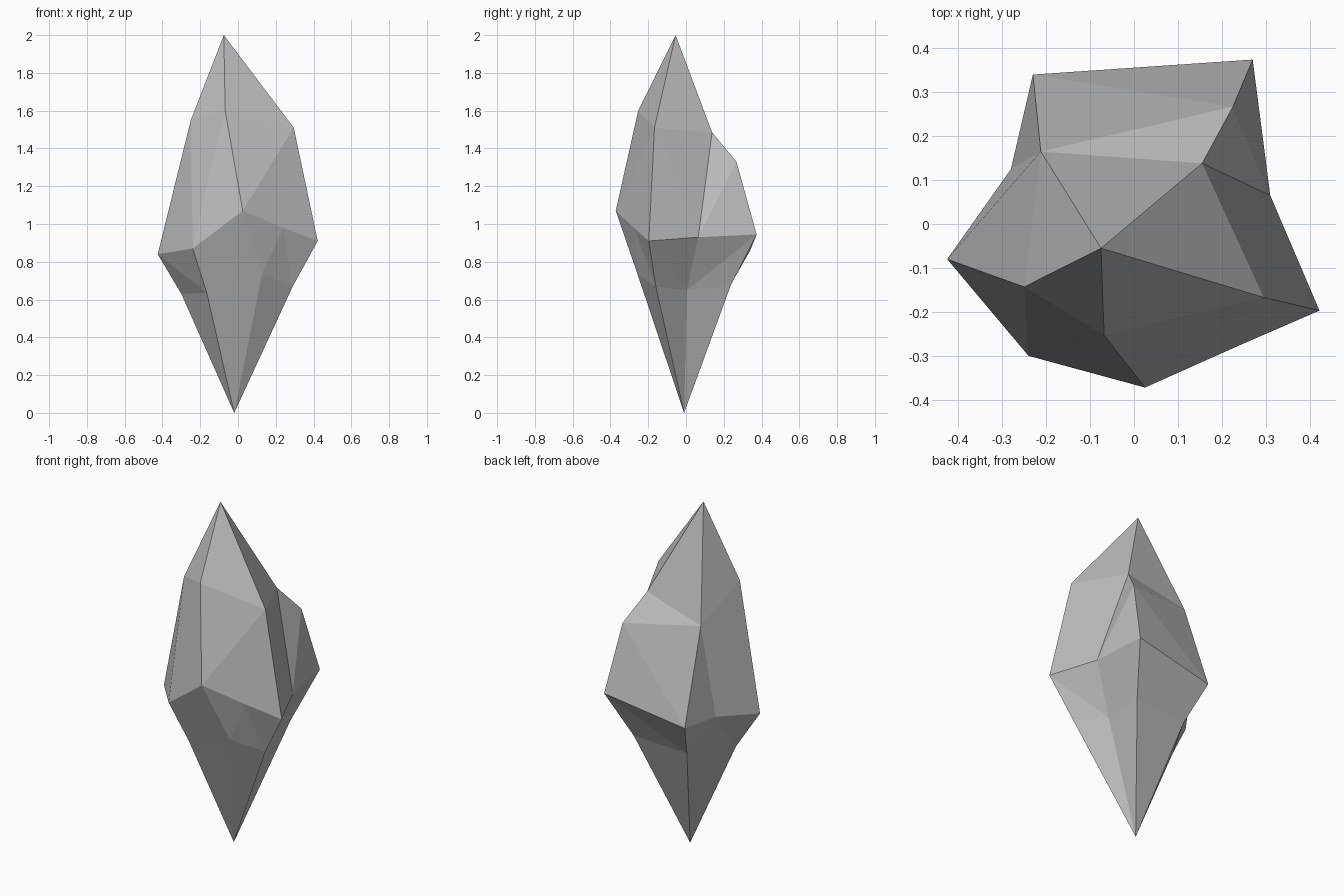
import bpy
import bmesh

default_cube = bpy.data.objects.get("Cube")
if default_cube:
    bpy.data.objects.remove(default_cube, do_unlink=True)


def flat_material(name, colour):
    material = bpy.data.materials.new(name)
    material.use_nodes = True
    material.diffuse_color = colour
    shader = next(n for n in material.node_tree.nodes if n.type == 'BSDF_PRINCIPLED')
    shader.inputs["Base Color"].default_value = colour
    shader.inputs["Roughness"].default_value = 0.8
    return material


def add_ring(bm, points):
    return [bm.verts.new(p) for p in points]


def cap(bm, tip, ring):
    """Fan of triangles from a tip to a closed ring."""
    for a, b in zip(ring, ring[1:] + ring[:1]):
        bm.faces.new((tip, a, b))


def band(bm, upper, lower, steps):
    """Triangle strip between two rings; each step advances one of them."""
    u = d = 0
    for step in steps:
        a, b = upper[u % len(upper)], lower[d % len(lower)]
        if step == "u":
            u += 1
            bm.faces.new((a, b, upper[u % len(upper)]))
        else:
            d += 1
            bm.faces.new((a, b, lower[d % len(lower)]))


bm = bmesh.new()

# Tips of the crystal
top = bm.verts.new((-.075, -.055, 2))
bottom = bm.verts.new((-.02, -.01, 0))

# Irregular rings, counter-clockwise from the -x side
shoulder = add_ring(bm, [
    (-.25, -.143, 1.55), (-.068, -.253, 1.6), (.295, -.167, 1.51),
    (.155, .138, 1.485), (.225, .267, 1.33), (-.212, .165, 1.39)])
waist = add_ring(bm, [
    (-.425, -.08, .84), (-.24, -.3, .87), (.025, -.372, 1.07),
    (.24, -.276, .98), (.422, -.197, .91), (.31, .065, .93),
    (.27, .374, .945), (-.23, .34, .86), (-.28, .125, .86)])
base = add_ring(bm, [
    (-.3, -.035, .63), (-.165, -.22, .635), (.127, -.257, .735),
    (.29, -.16, .67), (.18, .005, .65), (.175, .235, .67),
    (-.16, .22, .65)])

# Upper point, with the low ledge left out of the fan and filled after
ledge = shoulder[4]
cap(bm, top, [v for v in shoulder if v is not ledge])
bm.faces.new((shoulder[3], ledge, shoulder[5]))

# Faceted sides and lower point
band(bm, shoulder, waist, "dududdduuddudd" + "u")
band(bm, waist, base, "duudududuudduudu")
cap(bm, bottom, base[::-1])

bmesh.ops.recalc_face_normals(bm, faces=bm.faces[:])
mesh = bpy.data.meshes.new("crystal")
bm.to_mesh(mesh)
bm.free()
mesh.materials.append(flat_material("stone grey", (.5, .5, .5, 1)))
crystal = bpy.data.objects.new("crystal", mesh)
bpy.context.collection.objects.link(crystal)
